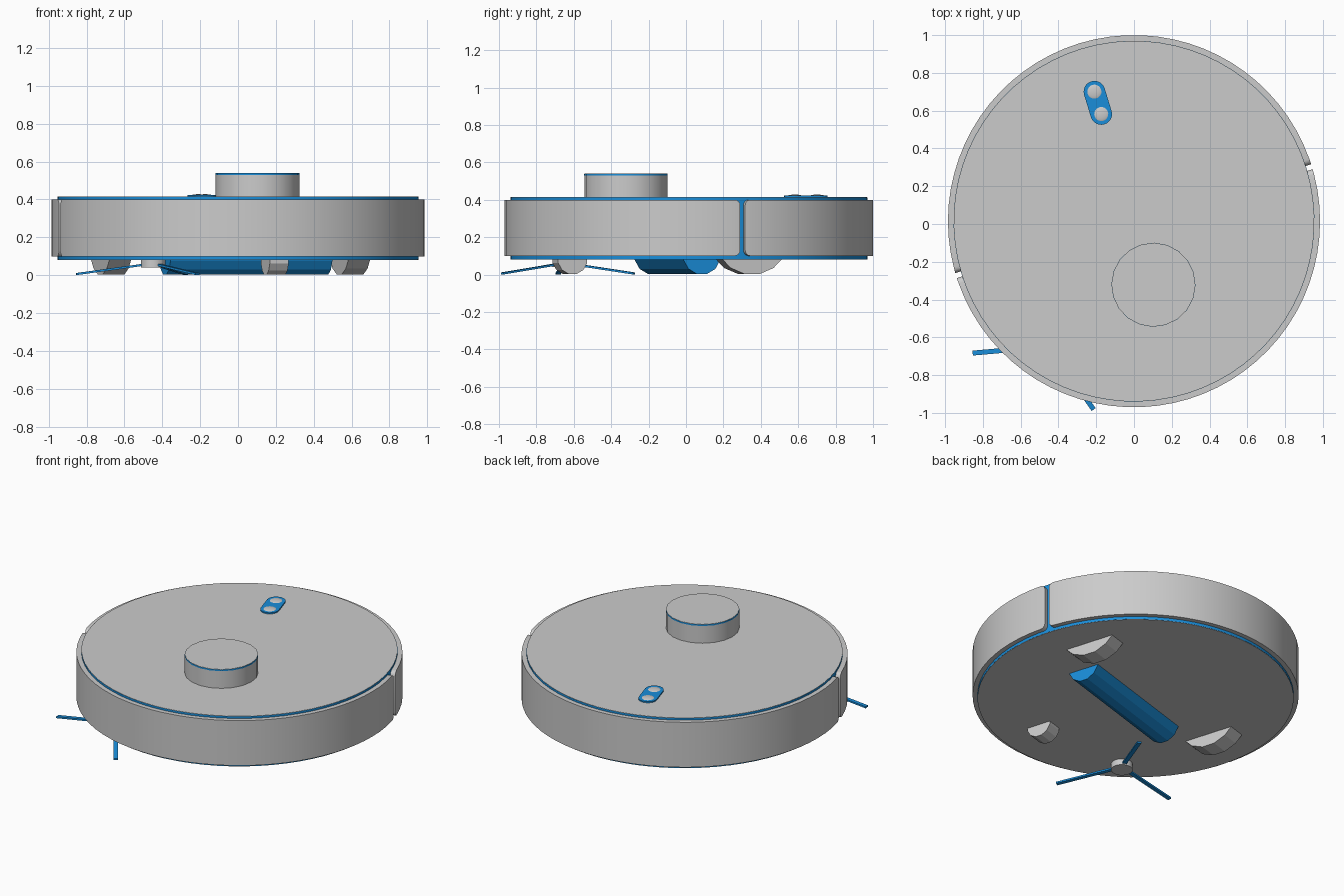
import bpy, bmesh
from math import pi, sin, cos, sqrt, radians
from mathutils import Matrix, Vector

if "Cube" in bpy.data.objects:
    bpy.data.objects.remove(bpy.data.objects["Cube"])

# The whole machine is turned about z, so parts are built in local axes and placed by M
M = Matrix.Translation((0, 0.015, 0)) @ Matrix.Rotation(radians(17), 4, 'Z')
blue = bpy.data.materials.new("blue")
blue.diffuse_color = (0.01, 0.27, 0.7, 1)
blue.use_nodes = True
blue.node_tree.nodes["Principled BSDF"].inputs["Base Color"].default_value = blue.diffuse_color


def finish(name, bm, mat=None, smooth=False):
    bmesh.ops.recalc_face_normals(bm, faces=bm.faces)
    bmesh.ops.transform(bm, matrix=M, verts=bm.verts)
    me = bpy.data.meshes.new(name)
    bm.to_mesh(me)
    bm.free()
    ob = bpy.data.objects.new(name, me)
    bpy.context.collection.objects.link(ob)
    if mat:
        me.materials.append(mat)
    if smooth:
        bpy.ops.object.select_all(action='DESELECT')
        ob.select_set(True)
        bpy.context.view_layer.objects.active = ob
        bpy.ops.object.shade_smooth_by_angle(angle=radians(29))
    return ob


def disc(name, u, v, r, z0, z1, n, mat=None):
    bm = bmesh.new()
    bmesh.ops.create_cone(bm, cap_ends=True, segments=n, radius1=r, radius2=r, depth=z1 - z0,
                          matrix=Matrix.Translation((u, v, (z0 + z1) / 2)))
    return finish(name, bm, mat, True)


def roller(name, u, v, r, half, n, mat=None):
    # faceted cylinder lying along local x, flat side on the floor, trimmed inside the body
    bm = bmesh.new()
    mx = (Matrix.Translation((u, v, r * cos(pi / n) + 0.003)) @ Matrix.Rotation(pi / 2, 4, 'Y')
          @ Matrix.Rotation(pi / n, 4, 'Z'))
    bmesh.ops.create_cone(bm, cap_ends=True, segments=n, radius1=r, radius2=r, depth=2 * half, matrix=mx)
    bmesh.ops.bisect_plane(bm, geom=bm.verts[:] + bm.edges[:] + bm.faces[:],
                           plane_co=(0, 0, 0.095), plane_no=(0, 0, 1), clear_outer=True)
    return finish(name, bm, mat)


def bumper(name, start):
    # half ring with rounded corners at both ends
    R_in, R_out, lo, hi, fil, gap, n = 0.95, 0.985, 0.10, 0.40, 0.03, 0.014, 36
    length = pi * R_out - 2 * gap
    ends = [fil * (1 - cos(i * pi / 8)) for i in range(5)]
    mids = [fil + (length - 2 * fil) * i / n for i in range(1, n)]
    bm = bmesh.new()
    loops = []
    for s in ends + mids + [length - e for e in reversed(ends)]:
        d = min(s, length - s, fil)
        inset = fil - sqrt(max(0, fil ** 2 - (fil - d) ** 2))
        a = start + (gap + s) / R_out
        loops.append([bm.verts.new((r * cos(a), r * sin(a), z)) for r, z in
                      ((R_in, lo + inset), (R_out, lo + inset), (R_out, hi - inset), (R_in, hi - inset))])
    for p, q in zip(loops, loops[1:]):
        for i in range(4):
            j = (i + 1) % 4
            bm.faces.new((p[i], p[j], q[j], q[i]))
    bm.faces.new(loops[0])
    bm.faces.new(loops[-1])
    finish(name, bm, None, True)


# Body: blue core, grey plates, two bumper halves
disc("body_core", 0, 0, 0.955, 0.082, 0.413, 72, blue)
disc("top_plate", 0, 0, 0.954, 0.40, 0.415, 72).scale = (1, 1, 1)
disc("bottom_plate", 0, 0, 0.954, 0.08, 0.10, 72)
bumper("rear_bumper", 0)
bumper("front_bumper", pi)

# Sensor tower with a blue rim under the grey lid
disc("sensor_tower", 0, -0.352, 0.222, 0.41, 0.53, 20)
disc("tower_rim", 0, -0.352, 0.2225, 0.53, 0.539, 20, blue)
disc("tower_lid", 0, -0.352, 0.2215, 0.535, 0.541, 20)

# Button panel: capsule outline extruded upwards, with two domed buttons
bm = bmesh.new()
pts = []
for sgn, a0 in ((1, 0), (-1, pi)):
    for i in range(13):
        a = a0 + i * pi / 12
        pts.append(bm.verts.new((0.057 * cos(a), 0.655 + sgn * 0.062 + 0.057 * sin(a), 0.41)))
face = bm.faces.new(pts)
ext = bmesh.ops.extrude_face_region(bm, geom=[face])["geom"]
bmesh.ops.translate(bm, vec=(0, 0, 0.013), verts=[g for g in ext if isinstance(g, bmesh.types.BMVert)])
finish("button_panel", bm, blue)
for k, sgn in enumerate((1, -1)):
    bm = bmesh.new()
    bmesh.ops.create_uvsphere(bm, u_segments=24, v_segments=12, radius=1,
                              matrix=Matrix.Translation((0, 0.655 + sgn * 0.062, 0.418))
                              @ Matrix.Diagonal((0.043, 0.043, 0.01, 1)))
    finish(f"button_{k + 1}", bm, None, True)

# Wheels and main brush
roller("left_wheel", -0.66, 0.134, 0.215, 0.06, 16)
roller("right_wheel", 0.66, 0.134, 0.215, 0.06, 16)
roller("caster_wheel", 0, -0.665, 0.084, 0.052, 12)
roller("main_brush", 0.022, -0.07, 0.106, 0.447, 12, blue)

# Side brush: hub and three drooping arms
hub = Vector((-0.622, -0.503, 0))
disc("side_brush_hub", hub.x, hub.y, 0.066, 0.04, 0.085, 16)
for k in range(3):
    bm = bmesh.new()
    bmesh.ops.create_cube(bm, size=1)
    for v in bm.verts:
        tip = v.co.x > 0
        v.co = Vector((0.408 if tip else 0.03, v.co.y * 0.026, (0.006 if tip else 0.058) + v.co.z * 0.011))
    bmesh.ops.transform(bm, verts=bm.verts, matrix=Matrix.Translation(hub)
                        @ Matrix.Rotation(radians(168 + 120 * k), 4, 'Z'))
    finish(f"side_brush_arm_{k + 1}", bm, blue)
